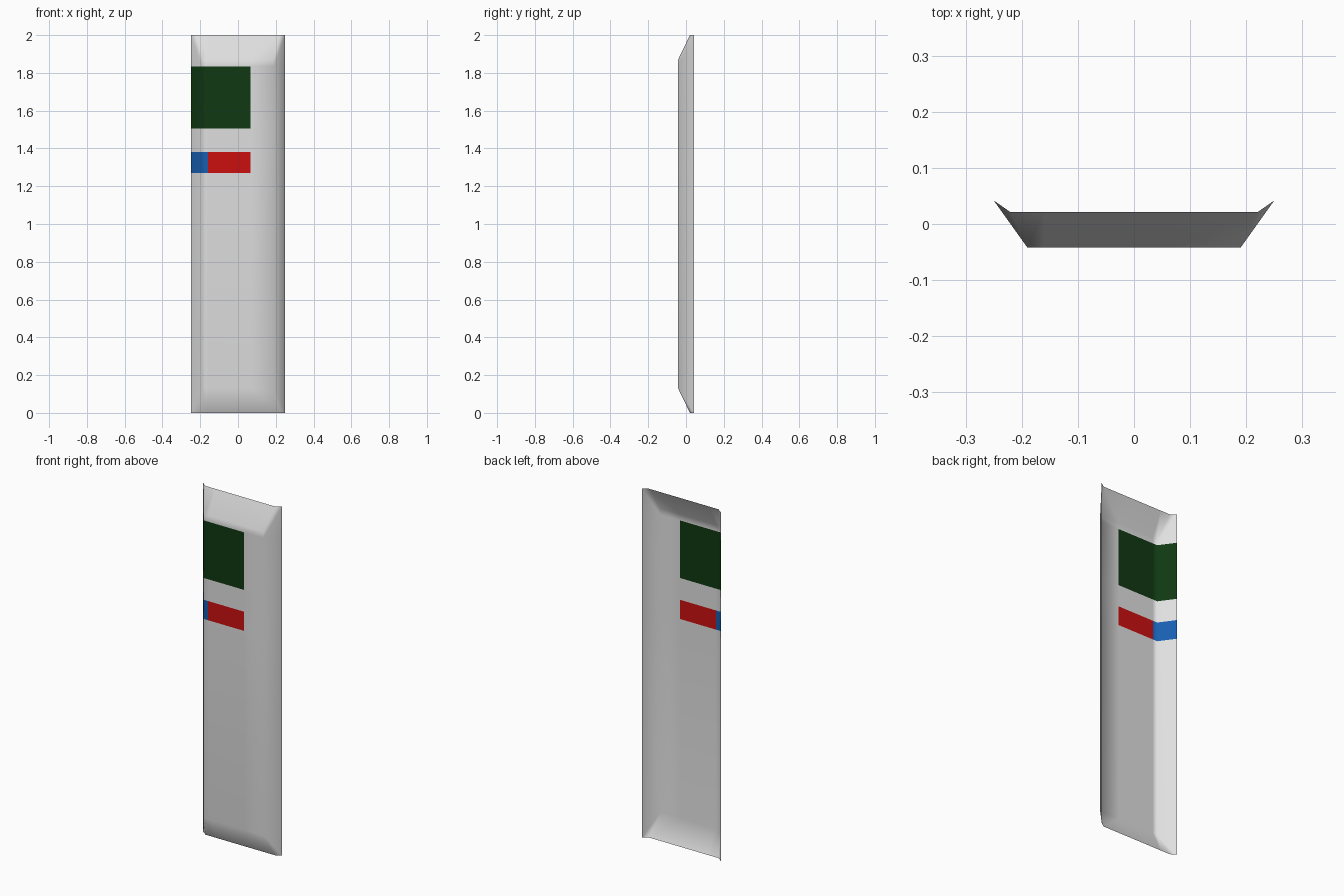
import bpy
import bmesh
from mathutils import Vector

if "Cube" in bpy.data.objects:
    bpy.data.objects.remove(bpy.data.objects["Cube"])


def material(name, rgb):
    m = bpy.data.materials.new(name)
    m.diffuse_color = (*rgb, 1)
    m.use_nodes = True
    m.node_tree.nodes["Principled BSDF"].inputs["Base Color"].default_value = m.diffuse_color
    return m


bm = bmesh.new()

# Key points of the shell at each corner: (sx, sz) with s = -1 or +1
front, rim, tip = {}, {}, {}
for sx in (-1, 1):
    for sz in (-1, 1):
        front[sx, sz] = bm.verts.new((0.19 * sx, -0.042, 1 + 0.87 * sz))
        rim[sx, sz] = bm.verts.new((0.22 * sx, 0.021, 1 + sz))
        tip[sx, sz] = bm.verts.new((0.25 * sx, 0.042, 1 + sz))

# Flat front panel
bm.faces.new([front[k] for k in ((-1, -1), (1, -1), (1, 1), (-1, 1))])
for s in (-1, 1):
    # Swept-back side, and top or bottom lip
    bm.faces.new((front[s, -1], tip[s, -1], tip[s, 1], front[s, 1]))
    bm.faces.new((front[-1, s], front[1, s], rim[1, s], rim[-1, s]))
    # Small corner triangles
    for t in (-1, 1):
        bm.faces.new((front[s, t], rim[s, t], tip[s, t]))

# Face every part outwards
bm.normal_update()
for f in bm.faces:
    if f.normal.y > 0:
        f.normal_flip()

# Cut lines for the painted panels
cuts = [((0, 0, z), (0, 0, 1)) for z in (1.27, 1.38, 1.505, 1.835)]
cuts += [((x, 0, 0), (1, 0, 0)) for x in (-0.16, 0.067)]
for co, no in cuts:
    bmesh.ops.bisect_plane(bm, geom=bm.verts[:] + bm.edges[:] + bm.faces[:],
                           plane_co=Vector(co), plane_no=Vector(no))

# Paint: green upper panel, blue and red band below it
for f in bm.faces:
    f.smooth = True
    c = f.calc_center_median()
    if c.x < 0.067:
        if 1.505 < c.z < 1.835:
            f.material_index = 1
        elif 1.27 < c.z < 1.38:
            f.material_index = 2 if c.x < -0.16 else 3

mesh = bpy.data.meshes.new("sign_shell")
bm.to_mesh(mesh)
bm.free()
for name, rgb in (("light grey", (0.74, 0.74, 0.74)),
                  ("dark green", (0.005, 0.04, 0.006)),
                  ("blue", (0.009, 0.115, 0.44)),
                  ("red", (0.6, 0.005, 0.005))):
    mesh.materials.append(material(name, rgb))

shell = bpy.data.objects.new("sign_shell", mesh)
bpy.context.collection.objects.link(shell)

# Keep the front flat while the bevelled edges shade smoothly
shell.modifiers.new("soft_edges", 'WEIGHTED_NORMAL')
